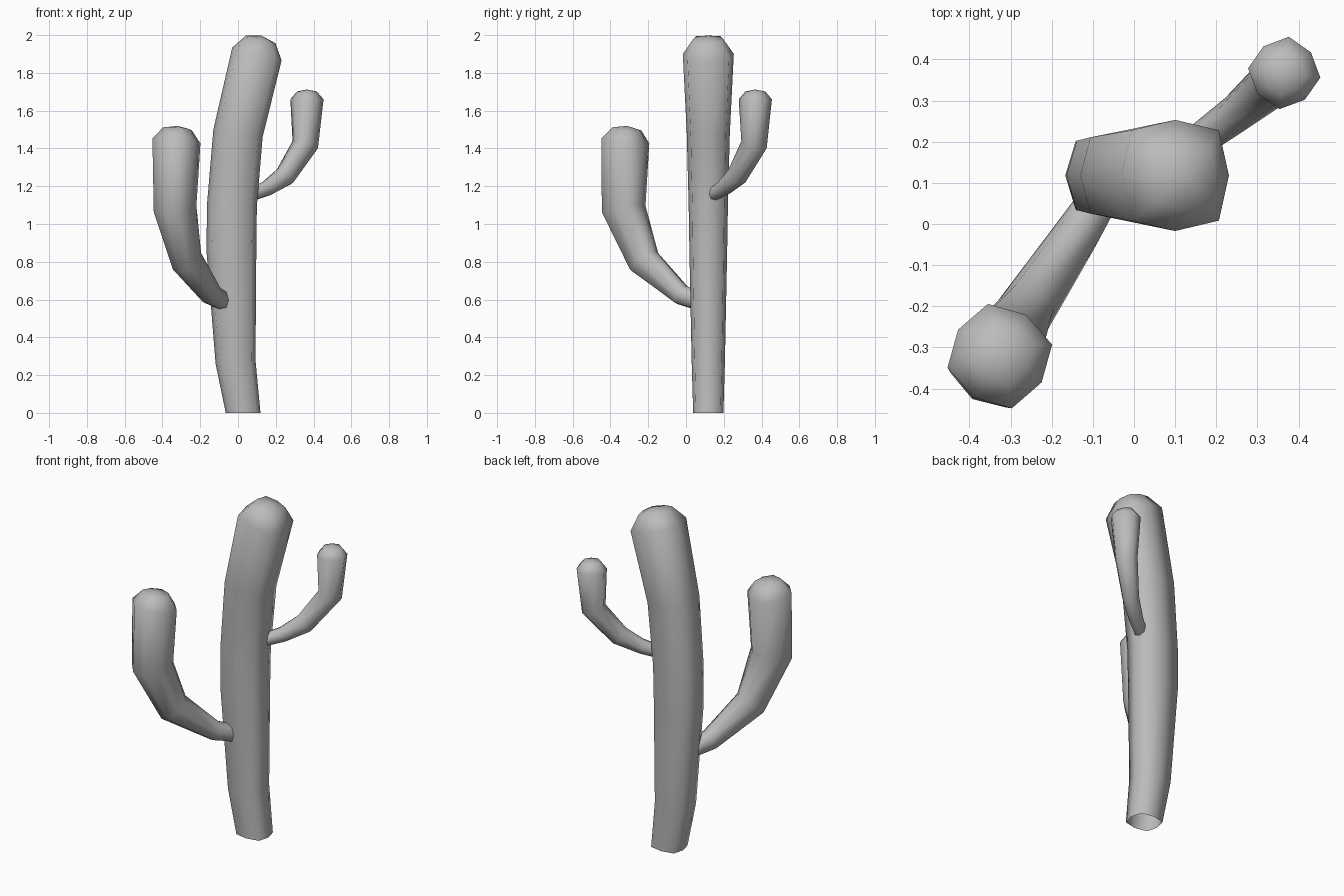
import bpy, bmesh, math
from mathutils import Vector

cube = bpy.data.objects.get("Cube")
if cube:
    bpy.data.objects.remove(cube, do_unlink=True)

# One plain grey for the whole plant
grey = bpy.data.materials.new("plain_grey")
grey.use_nodes = True
COLOUR = (0.5, 0.5, 0.5, 1)
grey.diffuse_color = COLOUR
grey.node_tree.nodes["Principled BSDF"].inputs["Base Color"].default_value = COLOUR


def stem(name, plan, rings, ends, diagonal, cap):
    """Ribbed eight-sided tube. plan: bend direction, rings: (x, y, z, in-plane
    radius, sideways radius), ends: axes of first and last ring, cap: dome height."""
    bm = bmesh.new()
    side = Vector((-plan[1], plan[0], 0)).normalized()
    centres = [Vector(r[:3]) for r in rings]

    def add_ring(centre, axis, ru, rv):
        u = side.cross(axis).normalized()
        verts = []
        for i in range(8):
            a = i * math.pi / 4
            k = diagonal if i % 2 else 1
            verts.append(bm.verts.new(
                centre + k * (u * ru * math.cos(a) + side * rv * math.sin(a))))
        return verts

    loops = []
    for i, r in enumerate(rings):
        if i == 0:
            axis = Vector(ends[0])
        elif i == len(rings) - 1:
            axis = Vector(ends[1])
        else:
            axis = ((centres[i] - centres[i - 1]).normalized()
                    + (centres[i + 1] - centres[i]).normalized())
        axis.normalize()
        loops.append(add_ring(centres[i], axis, r[3], r[4]))

    # Rounded tip
    ru, rv = rings[-1][3:]
    loops.append(add_ring(centres[-1] + axis * cap * 0.8, axis, ru * 0.6, rv * 0.6))
    apex = bm.verts.new(centres[-1] + axis * cap)
    for low, high in zip(loops, loops[1:]):
        for i in range(8):
            j = (i + 1) % 8
            bm.faces.new((low[i], low[j], high[j], high[i]))
    for i in range(8):
        bm.faces.new((loops[-1][i], loops[-1][(i + 1) % 8], apex))
    bmesh.ops.recalc_face_normals(bm, faces=bm.faces)
    for f in bm.faces:
        f.smooth = True

    mesh = bpy.data.meshes.new(name)
    bm.to_mesh(mesh)
    bm.free()
    mesh.materials.append(grey)
    obj = bpy.data.objects.new(name, mesh)
    bpy.context.scene.collection.objects.link(obj)


# Curved main trunk, open underneath
Y = 0.118
stem("trunk", (1, 0), [
    (0.027, Y, 0, 0.092, 0.08),
    (-0.013, Y, 0.27, 0.106, 0.088),
    (-0.035, Y, 0.86, 0.132, 0.1),
    (-0.032, Y, 1.1, 0.132, 0.104),
    (0.0, Y, 1.48, 0.132, 0.114),
    (0.1, Y, 1.9, 0.135, 0.135)],
    ((0, 0, 1), (0.25, 0, 0.97)), 1.15, 0.1)

# Large arm, front right
stem("large_arm", (-0.535, -0.845), [
    (-0.07, 0.085, 0.585, 0.048, 0.045),
    (-0.14, -0.025, 0.625, 0.055, 0.055),
    (-0.27, -0.222, 0.803, 0.09, 0.07),
    (-0.333, -0.33, 1.08, 0.115, 0.102),
    (-0.326, -0.321, 1.44, 0.12, 0.12)],
    ((-0.5, -0.8, 0.35), (0.08, 0.12, 1)), 1.09, 0.08)

# Small arm, back left
stem("small_arm", (0.79, 0.61), [
    (0.08, 0.15, 1.16, 0.036, 0.036),
    (0.155, 0.2, 1.19, 0.042, 0.04),
    (0.25, 0.27, 1.255, 0.058, 0.046),
    (0.356, 0.36, 1.42, 0.068, 0.062),
    (0.365, 0.367, 1.66, 0.082, 0.082)],
    ((0.75, 0.6, 0.3), (0, 0, 1)), 1.08, 0.052)
